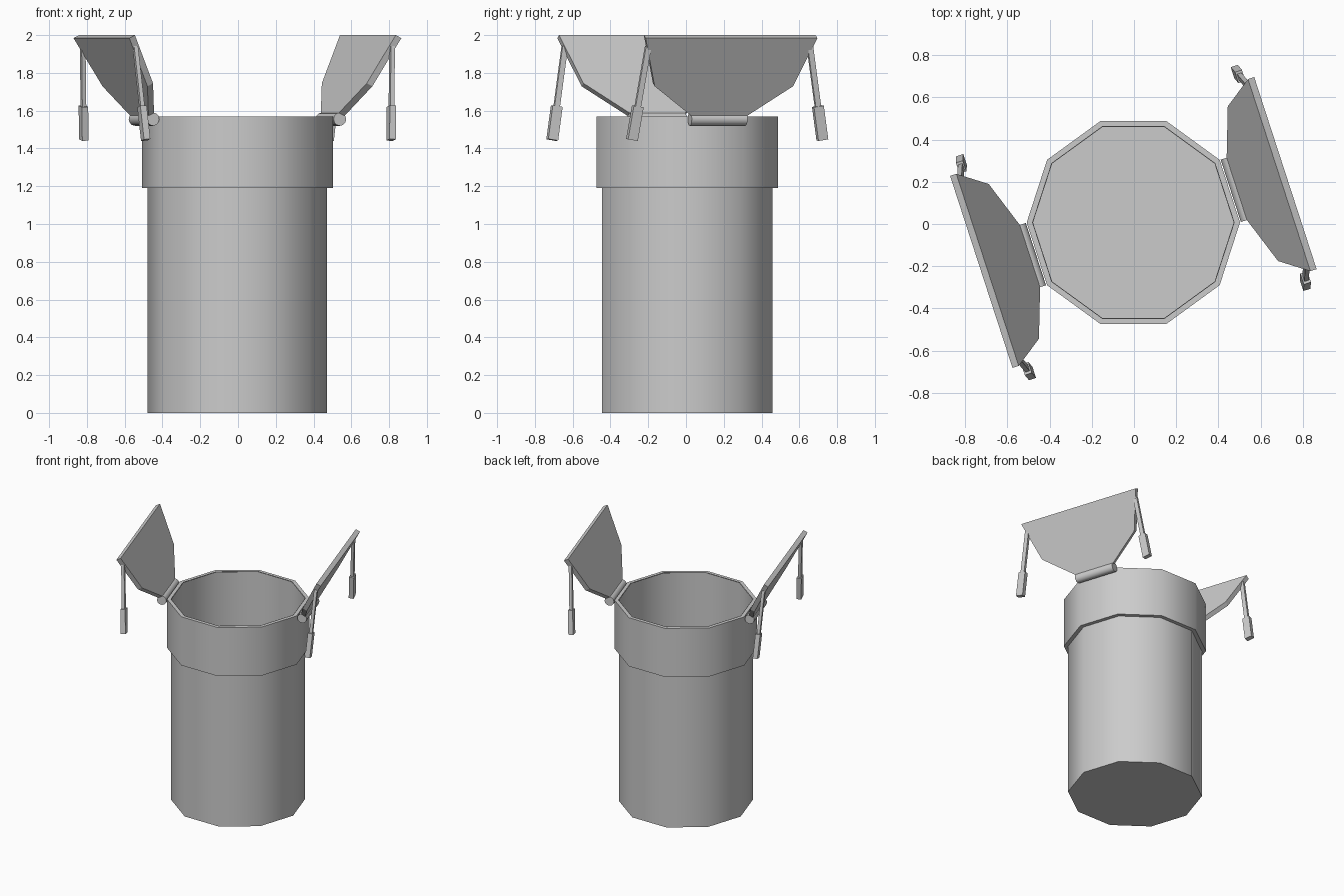
import bpy, bmesh, math
from mathutils import Matrix, Vector

cube = bpy.data.objects.get("Cube")
if cube:
    bpy.data.objects.remove(cube, do_unlink=True)

grey = bpy.data.materials.new("plain grey")
grey.use_nodes = True
COLOUR = (0.6, 0.6, 0.6, 1)
grey.diffuse_color = COLOUR
grey.node_tree.nodes["Principled BSDF"].inputs["Base Color"].default_value = COLOUR

CENTRE = Matrix.Translation((-0.003, 0.007, 0))
SIDES = 10


def finish(name, bm, matrix, smooth=False, fix_normals=True):
    if fix_normals:
        bmesh.ops.recalc_face_normals(bm, faces=bm.faces)
    mesh = bpy.data.meshes.new(name)
    bm.to_mesh(mesh)
    bm.free()
    mesh.materials.append(grey)
    if smooth:
        mesh.shade_smooth()
        mesh.set_sharp_from_angle(angle=math.radians(42))
    obj = bpy.data.objects.new(name, mesh)
    obj.matrix_world = matrix
    bpy.context.collection.objects.link(obj)
    return obj


def ring(bm, radius, z):
    step = math.tau / SIDES
    return [bm.verts.new((radius * math.cos(i * step), radius * math.sin(i * step), z))
            for i in range(SIDES)]


def lathe(name, profile, floor=False):
    """Ten-sided shell through (radius, height) rings."""
    bm = bmesh.new()
    rings = [ring(bm, r, z) for r, z in profile]
    for low, high in zip(rings, rings[1:]):
        for i in range(SIDES):
            j = (i + 1) % SIDES
            bm.faces.new((low[i], low[j], high[j], high[i]))
    if floor:
        bm.faces.new(rings[0][::-1])
    finish(name, bm, CENTRE, smooth=True, fix_normals=False)


def bar(name, start, end, depth, width, frame):
    """Rectangular bar between two points of the flap frame."""
    start, end = Vector(start), Vector(end)
    axis = (end - start).normalized()
    x = Vector((0, 1, 0)).cross(axis).normalized()
    y = axis.cross(x)
    turn = Matrix((x, y, axis)).transposed().to_4x4()
    bm = bmesh.new()
    bmesh.ops.create_cube(bm, size=1)
    bmesh.ops.scale(bm, vec=(depth, width, (end - start).length), verts=bm.verts)
    finish(name, bm, frame @ Matrix.Translation((start + end) / 2) @ turn)


# Open container and its thicker collar
lathe("container_body", [(0.475, 0), (0.475, 1.57)], floor=True)
lathe("collar", [(0.475, 1.19), (0.505, 1.19), (0.505, 1.57), (0.477, 1.57)])

# Flap outline: (outward distance, half width, height) on its inner face
OUTLINE = [(0.505, 0.148, 1.57), (0.513, 0.15, 1.585), (0.595, 0.385, 1.745), (0.726, 0.478, 2.0)]
THICKNESS = Vector((0.031, 0, -0.016))


def flap(side, angle):
    # Frame: x points outward, y runs along the hinge
    frame = CENTRE @ Matrix.Rotation(math.radians(angle), 4, "Z")

    # Leaning panel
    bm = bmesh.new()
    points = [(n, w, z) for n, w, z in OUTLINE] + [(n, -w, z) for n, w, z in reversed(OUTLINE)]
    face = bm.faces.new([bm.verts.new(p) for p in points])
    new = bmesh.ops.extrude_face_region(bm, geom=[face], use_keep_orig=True)["geom"]
    bmesh.ops.translate(bm, vec=THICKNESS, verts=[v for v in new if isinstance(v, bmesh.types.BMVert)])
    finish(side + "_flap", bm, frame)

    # Hinge barrel
    bm = bmesh.new()
    bmesh.ops.create_cone(bm, cap_ends=True, segments=12, radius1=0.035, radius2=0.035, depth=0.31)
    lay = Matrix.Translation((0.52, 0, 1.555)) @ Matrix.Rotation(math.pi / 2, 4, "X")
    finish(side + "_hinge", bm, frame @ lay, smooth=True)

    # Hanging arms with a heavier grip at the end
    for s, end in ((-1, "first"), (1, "second")):
        top = Vector((0.715, s * 0.45, 1.94))
        tip = Vector((0.683, s * 0.53, 1.445))
        joint = top.lerp(tip, 0.64)
        bar(f"{side}_{end}_arm", top, joint, 0.022, 0.03, frame)
        bar(f"{side}_{end}_grip", joint, tip, 0.035, 0.055, frame)


flap("left", 18)
flap("right", 198)
